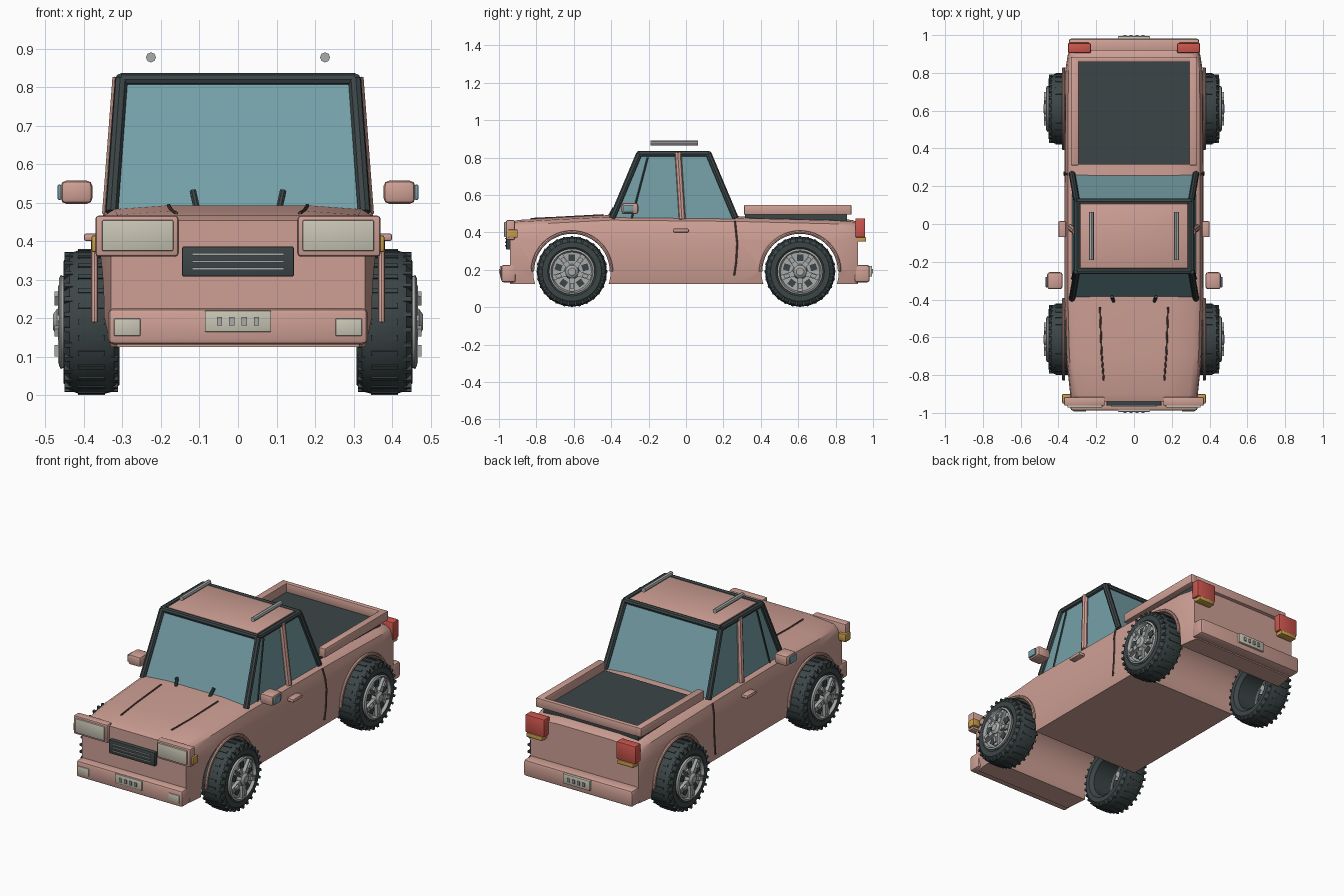
import bpy, bmesh
from math import sin, cos, pi
from mathutils import Vector, Matrix

if "Cube" in bpy.data.objects:
    bpy.data.objects.remove(bpy.data.objects["Cube"])


def material(name, r, g, b):
    m = bpy.data.materials.new(name)
    m.use_nodes = True
    m.diffuse_color = (r, g, b, 1)
    node = next(n for n in m.node_tree.nodes if n.type == 'BSDF_PRINCIPLED')
    node.inputs["Base Color"].default_value = (r, g, b, 1)
    return m


PINK = material("pink paint", .62, .35, .30)
DARK = material("dark rubber", .045, .06, .062)
GLASS = material("blue glass", .18, .35, .39)
CREAM = material("cream lamp", .58, .56, .46)
SILVER = material("silver metal", .40, .41, .41)
RED = material("red lamp", .60, .09, .075)
AMBER = material("amber lamp", .58, .34, .07)
CREASE = material("brown crease", .12, .07, .06)


def finish(name, bm, mat):
    bmesh.ops.recalc_face_normals(bm, faces=bm.faces[:])
    me = bpy.data.meshes.new(name)
    bm.to_mesh(me)
    bm.free()
    me.materials.append(mat)
    ob = bpy.data.objects.new(name, me)
    bpy.context.collection.objects.link(ob)
    return ob


def add_box(bm, lo, hi, turn=None):
    lo, hi = Vector(lo), Vector(hi)
    m = Matrix.Translation((lo + hi) / 2) @ Matrix.Diagonal((*(hi - lo), 1))
    bmesh.ops.create_cube(bm, size=1, matrix=(turn or Matrix()) @ m)


def box(name, lo, hi, mat, bevel=0):
    bm = bmesh.new()
    add_box(bm, lo, hi)
    if bevel:
        bmesh.ops.bevel(bm, geom=bm.edges[:], offset=bevel, segments=2,
                        profile=.5, affect='EDGES')
    return finish(name, bm, mat)


def pair(name, lo, hi, mat, bevel=0):
    # the same box on the left (+x) and right (-x)
    box("left_" + name, lo, hi, mat, bevel)
    box("right_" + name, (-hi[0], *lo[1:]), (-lo[0], *hi[1:]), mat, bevel)


def tube(name, pts, radius, mat):
    cu = bpy.data.curves.new(name, 'CURVE')
    cu.dimensions = '3D'
    cu.bevel_depth, cu.bevel_resolution, cu.use_fill_caps = radius, 2, True
    sp = cu.splines.new('POLY')
    sp.points.add(len(pts) - 1)
    for p, co in zip(sp.points, pts):
        p.co = (*co, 1)
    temp = bpy.data.objects.new(name, cu)
    bpy.context.collection.objects.link(temp)
    me = bpy.data.meshes.new_from_object(
        temp.evaluated_get(bpy.context.evaluated_depsgraph_get()))
    bpy.data.objects.remove(temp)
    me.materials.clear()
    me.materials.append(mat)
    bpy.context.collection.objects.link(bpy.data.objects.new(name, me))


def tube_pair(name, pts, radius, mat):
    for side, s in (("left_", 1), ("right_", -1)):
        tube(side + name, [(s * x, y, z) for x, y, z in pts], radius, mat)


def lathe(name, profile, s, y, z, mat, closed, n=40):
    # spins (x, radius) points round a sideways axis
    bm = bmesh.new()
    rings = [[bm.verts.new((s * x, y + r * cos(2 * pi * i / n), z + r * sin(2 * pi * i / n)))
              for i in range(n)] for x, r in profile]
    for a, b in zip(rings, rings[1:] + rings[:1] if closed else rings[1:]):
        for i in range(n):
            j = (i + 1) % n
            bm.faces.new((a[i], a[j], b[j], b[i]))
    if not closed:
        bm.faces.new(rings[-1])
    return finish(name, bm, mat)


# body: lofted sections (y, half width, top), then wheel openings cut through
bm = bmesh.new()
rows = []
for y, w, top in ((-.94, .33, .455), (-.9, .338, .468), (-.7, .36, .48), (-.4, .368, .495),
                  (.28, .368, .488), (.8, .366, .475), (.89, .352, .468), (.92, .342, .455)):
    half = [(.95 * w, .125), (w, .2), (w, .36), (.985 * w, .41), (.95 * w, top - .03),
            (.87 * w, top - .012), (.5 * w, top - .002)]
    outline = half + [(-x, z) for x, z in reversed(half)]
    rows.append([bm.verts.new((x, y, z)) for x, z in outline])
for a, b in zip(rows, rows[1:]):
    for i in range(len(a)):
        j = (i + 1) % len(a)
        bm.faces.new((a[i], a[j], b[j], b[i]))
bm.faces.new(rows[0])
bm.faces.new(rows[-1])
body = finish("body", bm, PINK)
WHEEL_Y, WHEEL_Z = .61, .19
for y in (-WHEEL_Y, WHEEL_Y):
    bm = bmesh.new()
    bmesh.ops.create_cone(bm, cap_ends=True, segments=48, radius1=.207, radius2=.207, depth=2,
                          matrix=Matrix.Translation((0, y, WHEEL_Z)) @ Matrix.Rotation(pi / 2, 4, 'Y'))
    cutter = finish("wheel_opening_cutter", bm, PINK)
    cutter.hide_render = True
    mod = body.modifiers.new("opening", 'BOOLEAN')
    mod.operation, mod.solver, mod.object = 'DIFFERENCE', 'EXACT', cutter
    bpy.context.view_layer.objects.active = body
    bpy.ops.object.modifier_apply(modifier=mod.name)
    bpy.data.objects.remove(cutter)

# cab glass, frame and roof
BASE, TOP = (.328, -.395, .265, .465), (.303, -.25, .12, .822)
bm = bmesh.new()
add_box(bm, (-1, -1, -1), (1, 1, 1))
for v in bm.verts:
    x, front, back, z = TOP if v.co.z > 0 else BASE
    v.co = (x * v.co.x, back if v.co.y > 0 else front, z)
finish("cab_glass", bm, GLASS)
for name, k in (("front_pillar", 1), ("rear_pillar", 2)):
    tube_pair(name, [(BASE[0], BASE[k], .475), (TOP[0], TOP[k], .82)], .017, DARK)
    tube(name + "_roof_rail", [(-.303, TOP[k], .82), (.303, TOP[k], .82)], .016, DARK)
tube_pair("roof_side_rail", [(.303, TOP[1], .82), (.303, TOP[2], .82)], .016, DARK)
tube_pair("door_pillar", [(.335, -.02, .47), (.308, -.042, .825)], .018, PINK)
tube_pair("window_divider", [(.328, -.29, .475), (.306, -.205, .8)], .005, DARK)
box("roof_panel", (-.285, -.235, .805), (.285, .108, .831), PINK, .004)
tube_pair("roof_rack_bar", [(.226, -.19, .877), (.226, .063, .877)], .013, SILVER)
tube_pair("wiper", [(.107, -.41, .485), (.117, -.385, .53)], .009, DARK)

# panel lines, handles, mirrors and arch lips
tube_pair("hood_crease", [(.18, -.44, .492), (.172, -.68, .479), (.16, -.83, .472)], .005, CREASE)
tube_pair("door_seam", [(.352, .262, .46), (.366, .268, .4), (.369, .274, .34),
                        (.369, .268, .24), (.367, .258, .17)], .005, CREASE)
pair("door_handle", (.36, -.07, .4), (.4, .015, .42), PINK, .006)
pair("mirror", (.378, -.345, .497), (.46, -.255, .557), PINK, .014)
pair("mirror_glass", (.459, -.335, .507), (.468, -.28, .547), GLASS, .003)
for name, y in (("front", -WHEEL_Y), ("rear", WHEEL_Y)):
    arc = [(.373, y + .211 * cos(pi * i / 24), WHEEL_Z + .211 * sin(pi * i / 24)) for i in range(25)]
    tube_pair(name + "_arch_lip", arc, .009, PINK)

# cargo bed
box("bed_floor", (-.3, .315, .45), (.3, .86, .496), DARK)
pair("bed_side_rail", (.292, .31, .494), (.334, .885, .547), PINK, .006)
box("bed_rear_rail", (-.3, .857, .494), (.3, .885, .547), PINK, .006)

# front face
box("grille", (-.145, -.962, .308), (.145, -.92, .386), DARK, .004)
for z in (.328, .347, .366):
    box("grille_slat", (-.12, -.968, z - .003), (.12, -.958, z + .003), SILVER)
pair("headlight_housing", (.155, -.962, .36), (.37, -.915, .466), PINK, .008)
pair("headlight", (.168, -.972, .374), (.353, -.955, .455), CREAM, .004)
pair("corner_lamp", (.335, -.95, .372), (.38, -.9, .415), AMBER, .005)
box("front_bumper", (-.337, -.988, .132), (.337, -.91, .226), PINK, .014)
pair("bumper_lamp", (.253, -.993, .154), (.322, -.98, .199), CREAM, .003)

# rear face
box("rear_bumper", (-.345, .9, .132), (.345, .982, .226), PINK, .014)
pair("tail_light", (.228, .905, .372), (.35, .958, .475), RED, .007)
pair("tail_marker", (.238, .91, .35), (.34, .963, .374), AMBER, .005)

# plates with small studs
for name, s in (("front", -1), ("rear", 1)):
    y0, y1, y2 = sorted((s * .975, s * .994)), sorted((s * .99, s)), None
    box(name + "_plate", (-.086, y0[0], .164), (.086, y0[1], .22), CREAM, .003)
    for x in (-.048, -.016, .016, .048):
        box(name + "_plate_stud", (x - .007, y1[0], .181), (x + .007, y1[1], .203), SILVER)

# wheels
TYRE = [(.325, .115), (.307, .135), (.307, .162), (.322, .18), (.35, .187), (.41, .187),
        (.438, .178), (.453, .158), (.453, .13), (.442, .115)]
RIM = [(.325, .116), (.446, .116), (.46, .122), (.465, .112), (.45, .104), (.447, .04),
       (.47, .034), (.48, .02)]
for sy, end in ((-1, "front"), (1, "rear")):
    for s, side in ((1, "left"), (-1, "right")):
        y, name = sy * WHEEL_Y, f"{end}_{side}_"
        lathe(name + "tyre", TYRE, s, y, WHEEL_Z, DARK, True)
        lathe(name + "rim", RIM, s, y, WHEEL_Z, SILVER, False)
        tread, spokes, slots = bmesh.new(), bmesh.new(), bmesh.new()
        center = Matrix.Translation((0, y, WHEEL_Z))
        flip = Matrix.Rotation(pi if s < 0 else 0, 4, 'Z')
        for i in range(28):
            turn = center @ flip @ Matrix.Rotation(2 * pi * i / 28, 4, 'X')
            add_box(tread, (.345, -.006, .17), (.415, .006, .19), turn)
            turn = turn @ Matrix.Rotation(pi / 28, 4, 'X')
            for x in (.312, .428):
                add_box(tread, (x, -.006, .15), (x + .022, .006, .182), turn)
        for i in range(5):
            turn = center @ flip @ Matrix.Rotation(2 * pi * i / 5, 4, 'X')
            add_box(slots, (.44, -.017, .058), (.454, .017, .092), turn)
            turn = turn @ Matrix.Rotation(pi / 5, 4, 'X')
            add_box(spokes, (.44, -.014, .02), (.467, .014, .107), turn)
            add_box(spokes, (.46, -.01, .06), (.476, .01, .09), turn)
        finish(name + "tread", tread, DARK)
        finish(name + "spokes", spokes, SILVER)
        finish(name + "slots", slots, DARK)

# smooth rounded surfaces, keep hard edges
bpy.ops.object.select_all(action='DESELECT')
for ob in bpy.context.scene.objects:
    if ob.type == 'MESH':
        ob.select_set(True)
        bpy.context.view_layer.objects.active = ob
bpy.ops.object.shade_smooth_by_angle(angle=.6)
